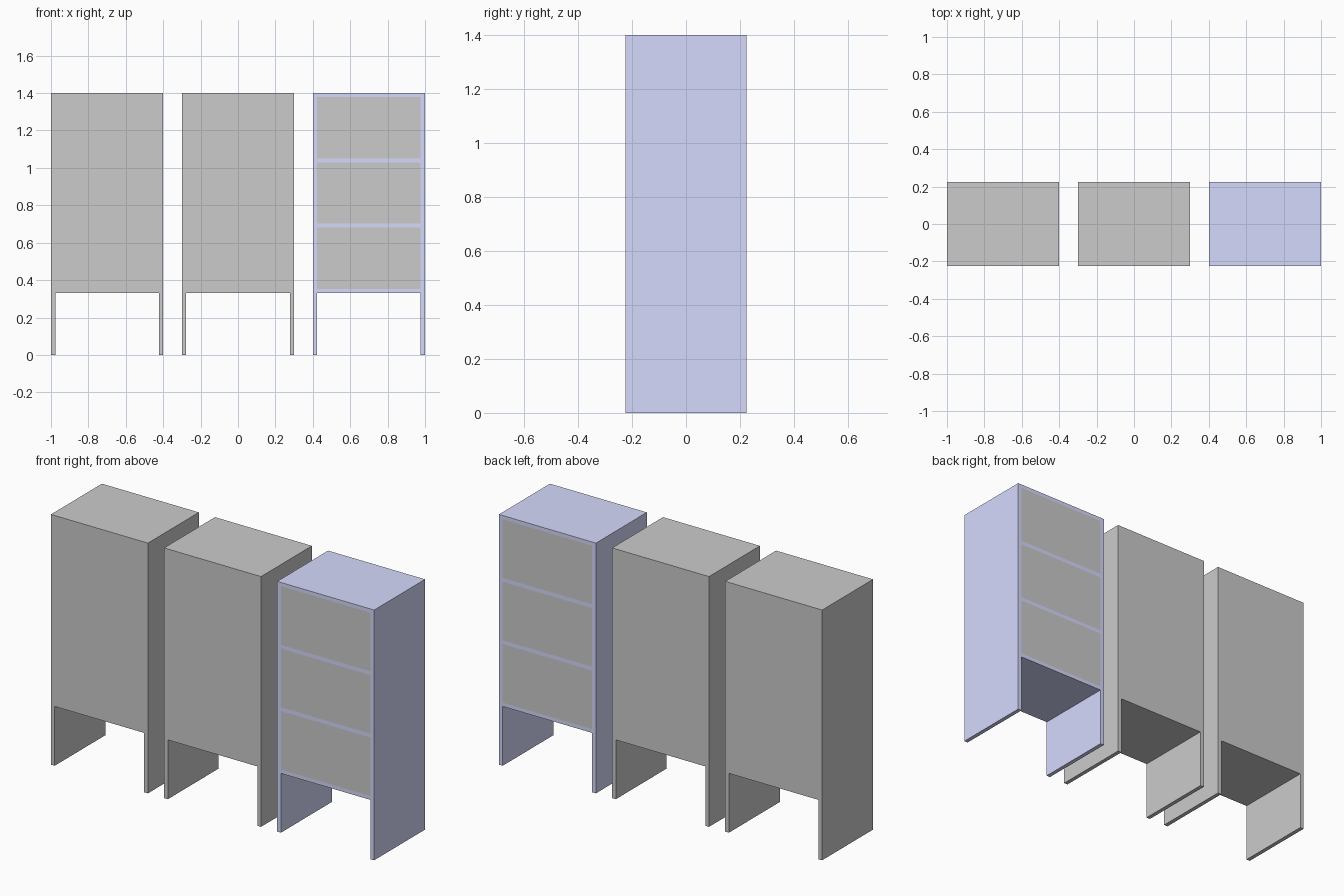
import bpy

if "Cube" in bpy.data.objects:
    bpy.data.objects.remove(bpy.data.objects["Cube"])

WIDTH, DEPTH, HEIGHT = 0.6, 0.45, 1.4
SIDE_T, SHELF_T = 0.023, 0.021
BOTTOM = 0.332
PITCH = (HEIGHT - SHELF_T - BOTTOM) / 3


def material(name, rgb):
    mat = bpy.data.materials.new(name)
    mat.diffuse_color = (*rgb, 1)
    mat.use_nodes = True
    mat.node_tree.nodes["Principled BSDF"].inputs["Base Color"].default_value = mat.diffuse_color
    return mat


def box(name, x, z0, z1, width, mat=None):
    """Full-depth box centred on x, spanning z0 to z1."""
    bpy.ops.mesh.primitive_cube_add(size=1, location=(x, 0, (z0 + z1) / 2))
    ob = bpy.context.object
    ob.name = name
    ob.scale = (width, DEPTH, z1 - z0)
    bpy.ops.object.transform_apply(location=False, rotation=False, scale=True)
    if mat:
        ob.data.materials.append(mat)


def cabinet(name, x, mat):
    inner = WIDTH - 2 * SIDE_T
    # Side panels run to the floor as legs
    for label, s in (("left", -1), ("right", 1)):
        box(f"{name}_{label}_side", x + s * (WIDTH - SIDE_T) / 2, 0, HEIGHT, SIDE_T, mat)
    # Shelves, including the bottom and top boards
    for i in range(4):
        z = BOTTOM + i * PITCH
        box(f"{name}_shelf_{i + 1}", x, z, z + SHELF_T, inner, mat)
        # Flush compartment block above each shelf
        if i < 3:
            box(f"{name}_compartment_{i + 1}", x, z + SHELF_T, z + PITCH, inner)


cabinet("left_cabinet", -0.7, None)
cabinet("middle_cabinet", 0, material("dark_grey", (0.74, 0.74, 0.74)))
cabinet("right_cabinet", 0.7, material("blue", (0.67, 0.70, 0.98)))
